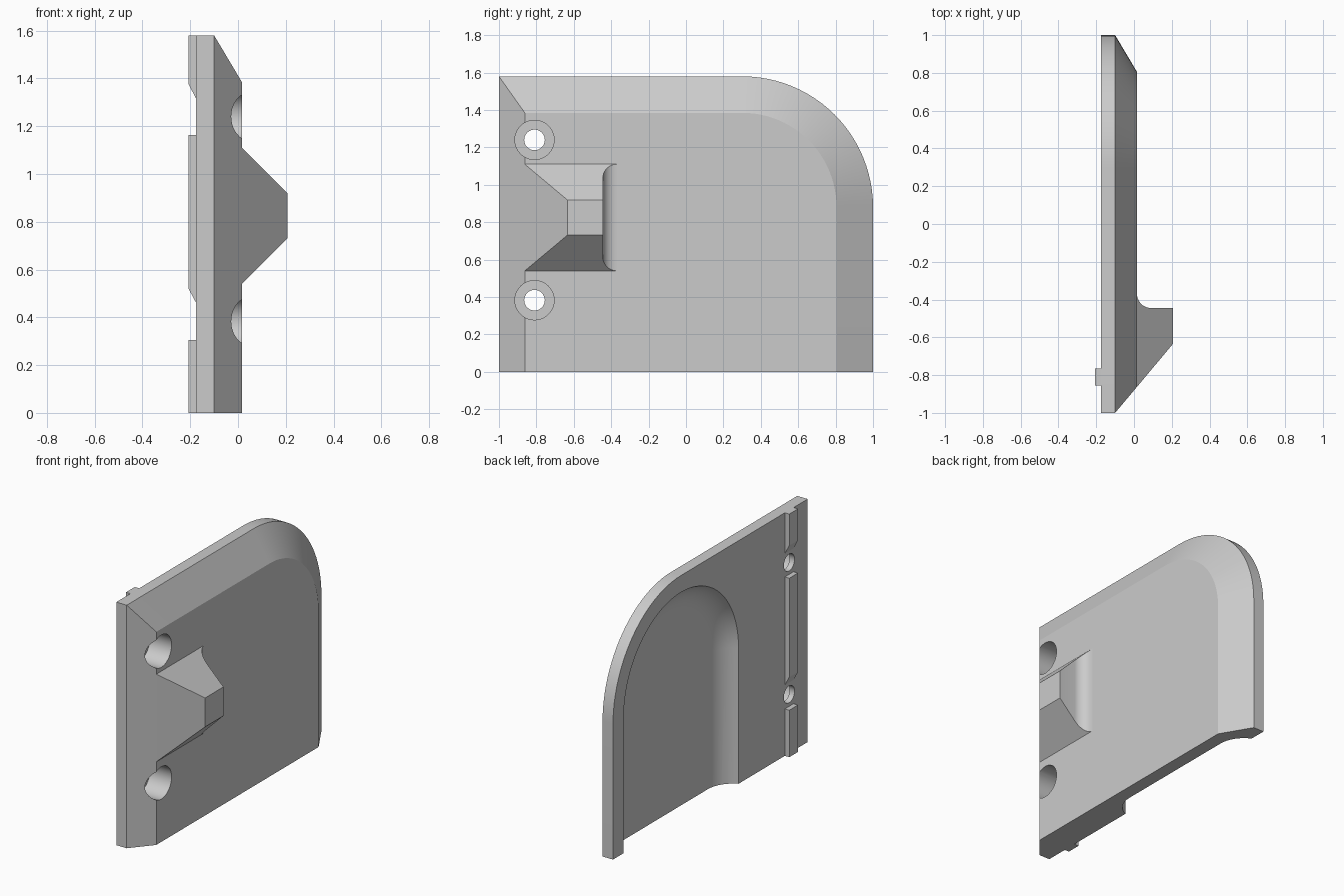
import bpy, bmesh, math

if "Cube" in bpy.data.objects:
    bpy.data.objects.remove(bpy.data.objects["Cube"], do_unlink=True)

grey = bpy.data.materials.new("plain grey")
grey.use_nodes = True
colour = (0.6, 0.6, 0.6, 1)
grey.diffuse_color = colour
grey.node_tree.nodes["Principled BSDF"].inputs["Base Color"].default_value = colour

BACK, EDGE, FACE, TOP = -0.175, -0.10, 0.016, 0.207
CY, CZ = 0.30, 0.88  # centre of the round corner


def loft(name, rings):
    """Closed solid through rings of (x, y, z) points."""
    bm = bmesh.new()
    loops = [[bm.verts.new(p) for p in ring] for ring in rings]
    for a, b in zip(loops, loops[1:]):
        for i in range(len(a)):
            j = (i + 1) % len(a)
            bm.faces.new((a[i], a[j], b[j], b[i]))
    bm.faces.new(loops[0])
    bm.faces.new(loops[-1])
    bmesh.ops.recalc_face_normals(bm, faces=bm.faces)
    mesh = bpy.data.meshes.new(name)
    bm.to_mesh(mesh)
    bm.free()
    mesh.materials.append(grey)
    obj = bpy.data.objects.new(name, mesh)
    bpy.context.collection.objects.link(obj)
    return obj


def arc(cy, cz, r, start, end, steps):
    angles = [math.radians(start + (end - start) * i / steps) for i in range(steps + 1)]
    return [(cy + r * math.cos(a), cz + r * math.sin(a)) for a in angles]


def at_x(x, outline):
    return [(x, y, z) for y, z in outline]


def activate(obj):
    bpy.ops.object.select_all(action="DESELECT")
    obj.select_set(True)
    bpy.context.view_layer.objects.active = obj


def cut(obj, cutter):
    cutter.hide_render = True
    mod = obj.modifiers.new("cut", "BOOLEAN")
    mod.operation, mod.solver, mod.object = "DIFFERENCE", "EXACT", cutter
    activate(obj)
    bpy.ops.object.modifier_apply(modifier=mod.name)
    bpy.data.objects.remove(cutter, do_unlink=True)


# Plate with one round corner and a bevelled front face
def plate_outline(front, inset):
    r = 0.70 - inset
    return [(front, 0), (front, CZ + r)] + arc(CY, CZ, r, 90, 0, 24) + [(CY + r, 0)]


outer, inner = plate_outline(-1, 0), plate_outline(-0.862, 0.195)
plate = loft("plate", [at_x(BACK, outer), at_x(EDGE, outer), at_x(FACE, inner)])


# Arched hollow in the back, open at the bottom, with a coved wall
def arch(r):
    return [(CY - r, -0.1)] + arc(CY, CZ, r, 180, 0, 48) + [(CY + r, -0.1)]


RUN, DEPTH, MOUTH, STEPS = 0.165, 0.105, 0.59, 8
cove = (RUN ** 2 + DEPTH ** 2) / (2 * DEPTH)
sweep = math.asin(RUN / cove)
hollow = [at_x(BACK - 0.1, arch(MOUTH))]
for i in range(STEPS + 1):
    t = sweep * (1 - i / STEPS)
    depth = DEPTH - cove * (1 - math.cos(t))
    hollow.append(at_x(BACK + depth, arch(MOUTH - RUN + cove * math.sin(t))))
cut(plate, loft("hollow_cutter", hollow))

# Screw holes with wide, deep round recesses
for z in (0.383, 1.24):
    for r, start in ((0.055, -0.4), (0.105, -0.14)):
        circle = arc(-0.81, z, r, 0, 360, 40)[:-1]
        cut(plate, loft("hole_cutter", [at_x(start, circle), at_x(0.4, circle)]))

# Tapered catch with a fillet at its rear foot
FILLET = 0.075


def catch_ring(x, back):
    rise = max(x - FACE, 0)
    front = -0.862 + rise * 0.227 / 0.19
    low, high = 0.54 + rise, 1.11 - rise
    return at_x(x, [(front, low), (back, low), (back, high), (front, high)])


REAR = -0.445
rings = [catch_ring(FACE - 0.012, REAR + FILLET)]
for i in range(11):
    t = math.radians(9 * i)
    rings.append(catch_ring(FACE + FILLET * (1 - math.cos(t)),
                            REAR + FILLET * (1 - math.sin(t))))
rings.append(catch_ring(TOP, REAR))
catch = loft("catch", rings)

# Locating rail in three lengths, with sloped lower ends
for name, foot, foot_outer, top in (("lower", 0, 0, 0.305), ("middle", 0.46, 0.52, 1.163),
                                    ("upper", 1.315, 1.375, 1.58)):
    section = [(BACK + 0.005, foot), (BACK, foot), (-TOP, foot_outer), (-TOP, top), (BACK + 0.005, top)]
    loft(name + "_rail", [[(x, y, z) for x, z in section] for y in (-0.855, -0.765)])

for obj in (plate, catch):
    activate(obj)
    bpy.ops.object.shade_smooth_by_angle(angle=math.radians(20))
